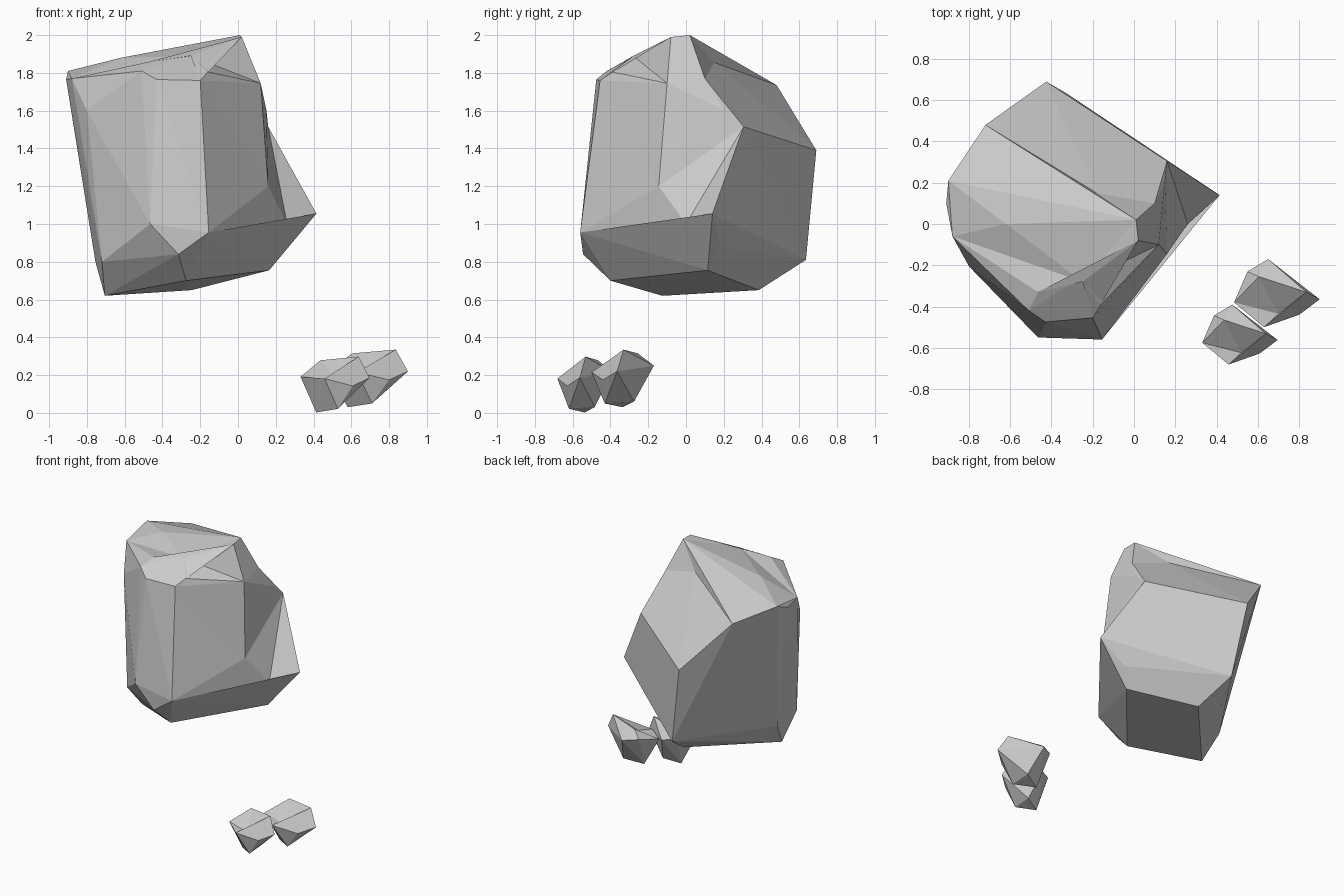
import bpy, bmesh
from mathutils import Vector

if "Cube" in bpy.data.objects:
    bpy.data.objects.remove(bpy.data.objects["Cube"])


def make_rock(name, corners, dents, scale=(1, 1, 1), offset=(0, 0, 0)):
    """Convex boulder from its corners; each dent replaces the facets
    inside a rim of corners by a fan running to an inner point."""
    bm = bmesh.new()
    for c in corners:
        bm.verts.new(c)
    bmesh.ops.convex_hull(bm, input=bm.verts[:])
    bmesh.ops.delete(bm, geom=[v for v in bm.verts if not v.link_faces], context='VERTS')
    for inner, rim in dents:
        rim = [Vector(r) for r in rim]
        on_rim = {v for v in bm.verts if any((v.co - r).length < 0.002 for r in rim)}
        hole = [f for f in bm.faces if all(v in on_rim for v in f.verts)]
        if not hole:
            continue
        inside = set(hole)
        border = [e for e in bm.edges if sum(f in inside for f in e.link_faces) == 1]
        bmesh.ops.delete(bm, geom=hole, context='FACES_KEEP_BOUNDARY')
        bmesh.ops.delete(bm, geom=[e for e in bm.edges if not e.link_faces and e not in border],
                         context='EDGES')
        tip = bm.verts.new(inner)
        for e in border:
            bm.faces.new((e.verts[0], e.verts[1], tip))
    bmesh.ops.scale(bm, vec=scale, verts=bm.verts[:])
    bmesh.ops.translate(bm, vec=offset, verts=bm.verts[:])
    bmesh.ops.recalc_face_normals(bm, faces=bm.faces[:])
    mesh = bpy.data.meshes.new(name)
    bm.to_mesh(mesh)
    bm.free()
    obj = bpy.data.objects.new(name, mesh)
    bpy.context.collection.objects.link(obj)
    return obj


# Named corners shared by the boulder and its dents
peak, peak_front = (0.01, 0.02, 2.0), (0.02, -0.08, 1.99)
shoulder, ledge, back_edge = (0.12, -0.10, 1.745), (0.15, 0.20, 1.605), (0.16, 0.305, 1.515)
hip, front_low, elbow = (0.26, 0.0, 1.0), (-0.155, -0.56, 0.955), (0.415, 0.14, 1.055)
brow, brow_left = (-0.20, -0.455, 1.76), (-0.465, -0.33, 1.86)
left_tip, left_ridge = (-0.88, -0.06, 1.77), (-0.62, 0.0, 1.88)
back_a, back_b, back_c = (-0.72, 0.48, 1.735), (-0.53, 0.585, 1.54), (-0.425, 0.69, 1.39)
behind_peak, front_ridge = (-0.18, 0.15, 1.855), (-0.25, -0.28, 1.89)

# Large boulder
top = [peak, peak_front, shoulder, back_edge, left_ridge, brow_left, brow, left_tip,
       (-0.51, -0.42, 1.81), (-0.43, -0.475, 1.765), (-0.91, 0.10, 1.765),
       (-0.90, 0.21, 1.81), (-0.80, -0.205, 1.60)]
lower = [front_low, elbow, back_a, back_b, back_c,
         (-0.465, -0.55, 1.0), (-0.315, -0.545, 0.84), (-0.72, -0.28, 0.80),
         (-0.755, 0.0, 0.80), (-0.33, 0.635, 0.81), (0.237, 0.18, 0.88)]
base = [(-0.275, -0.40, 0.70), (-0.705, -0.125, 0.62), (-0.245, 0.385, 0.65), (0.165, 0.115, 0.755)]
make_rock("large_boulder", top + lower + base, [
    # front slope below the peak
    (front_ridge, [peak, peak_front, shoulder, brow, brow_left, left_ridge, left_tip]),
    ((-0.16, -0.39, 1.805), [shoulder, brow, front_ridge]),
    # right flank
    (hip, [peak, peak_front, shoulder, brow, front_low, elbow, back_edge]),
    (ledge, [peak, peak_front, shoulder, hip, back_edge]),
    ((0.16, -0.145, 1.20), [shoulder, brow, front_low, hip, back_edge, ledge]),
    # notch behind the peak
    (behind_peak, [peak, back_a, back_b, back_c, back_edge]),
    ((0.10, 0.10, 1.77), [peak, peak_front, shoulder, ledge, back_edge, behind_peak]),
])

# Two small stones of the same shape
crest, horn, cheek, nose, side = ((0.605, -0.255, 0.315), (0.835, -0.33, 0.335),
                                  (0.80, -0.44, 0.175), (0.63, -0.50, 0.215),
                                  (0.485, -0.38, 0.225))
stone = [crest, horn, cheek, nose, side, (0.55, -0.23, 0.26),
         (0.65, -0.17, 0.25), (0.90, -0.365, 0.22), (0.58, -0.335, 0.03),
         (0.71, -0.43, 0.05), (0.71, -0.275, 0.06)]
stone_dents = [((0.70, -0.435, 0.21), [crest, horn, cheek, nose, side])]
make_rock("small_stone_right", stone, stone_dents)
make_rock("small_stone_left", stone, stone_dents, (0.88, 0.88, 0.97), (-0.096, -0.241, -0.027))
